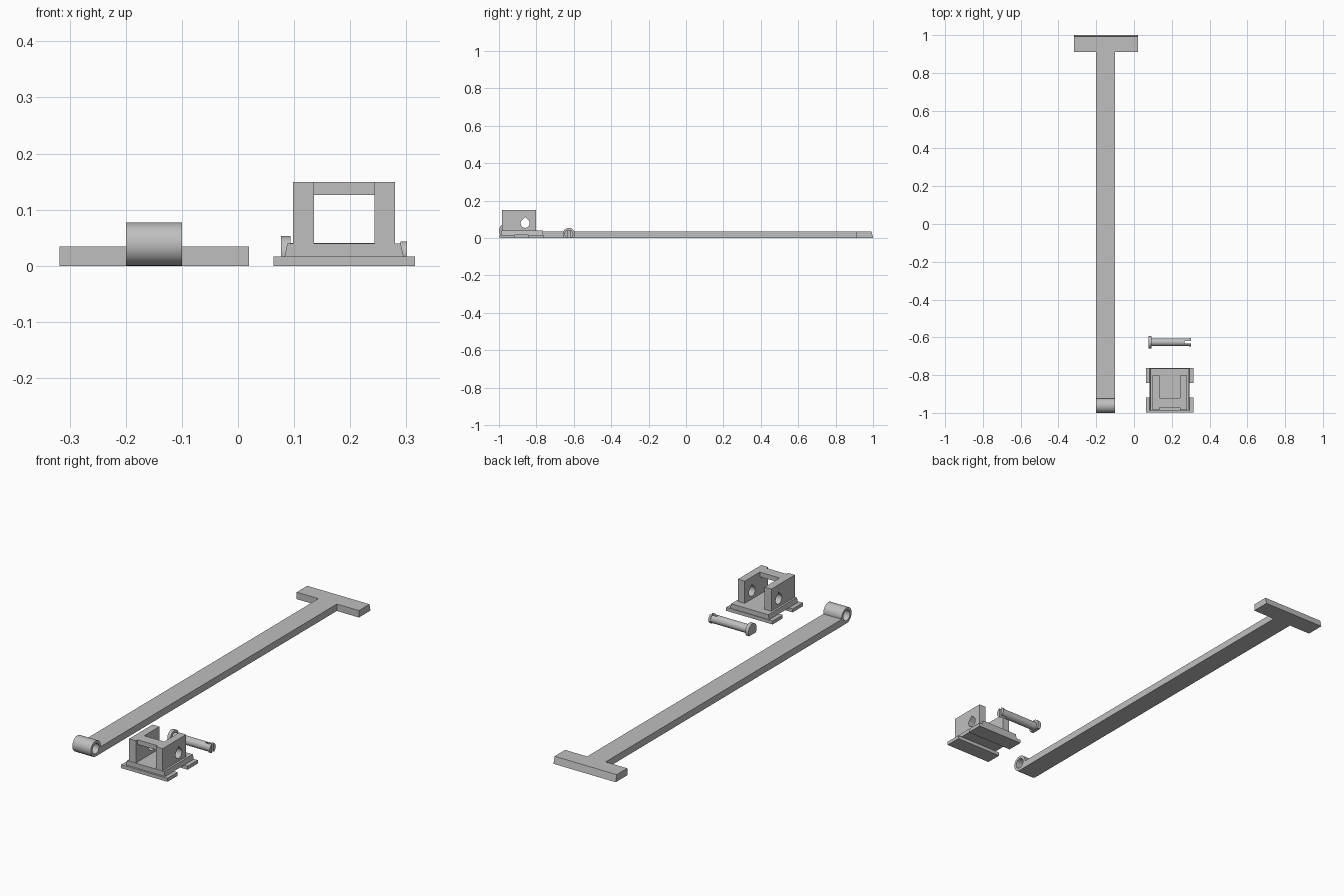
import bpy, bmesh, math

if "Cube" in bpy.data.objects:
    bpy.data.objects.remove(bpy.data.objects["Cube"])

grey = bpy.data.materials.new("light_grey")
grey.diffuse_color = (0.52, 0.52, 0.52, 1)
grey.use_nodes = True
grey.node_tree.nodes["Principled BSDF"].inputs["Base Color"].default_value = grey.diffuse_color


def prism(name, pts, lo, hi, axis):
    """Extrude a closed 2D profile along an axis; profile is (y,z), (x,z) or (x,y)."""
    def place(p, d):
        return {"x": (d, p[0], p[1]), "y": (p[0], d, p[1]), "z": (p[0], p[1], d)}[axis]
    bm = bmesh.new()
    a = [bm.verts.new(place(p, lo)) for p in pts]
    b = [bm.verts.new(place(p, hi)) for p in pts]
    bm.faces.new(a)
    bm.faces.new(b)
    n = len(pts)
    for i in range(n):
        bm.faces.new((a[i], a[(i + 1) % n], b[(i + 1) % n], b[i]))
    bmesh.ops.recalc_face_normals(bm, faces=bm.faces)
    me = bpy.data.meshes.new(name)
    bm.to_mesh(me)
    bm.free()
    me.materials.append(grey)
    ob = bpy.data.objects.new(name, me)
    bpy.context.collection.objects.link(ob)
    return ob


def box(name, x0, x1, y0, y1, z0, z1):
    return prism(name, [(x0, y0), (x1, y0), (x1, y1), (x0, y1)], z0, z1, "z")


def arc(cy, cz, r, a0, a1, n):
    return [(cy + r * math.cos(math.radians(a0 + (a1 - a0) * i / n)),
             cz + r * math.sin(math.radians(a0 + (a1 - a0) * i / n))) for i in range(n + 1)]


def select(ob):
    bpy.ops.object.select_all(action="DESELECT")
    ob.select_set(True)
    bpy.context.view_layer.objects.active = ob


def boolean(ob, other, op="DIFFERENCE"):
    select(ob)
    m = ob.modifiers.new("boolean", "BOOLEAN")
    m.operation, m.object, m.solver = op, other, "EXACT"
    bpy.ops.object.modifier_apply(modifier=m.name)
    bpy.data.objects.remove(other, do_unlink=True)


def smooth(ob):
    select(ob)
    bpy.ops.object.shade_smooth_by_angle(angle=math.radians(30))


# Long arm ending in a hinge barrel
T = 0.034
BY, BZ, BR = -0.9615, 0.0385, 0.0385
arm = prism("arm", [(0.92, 0), (0.92, T)] + arc(BY, BZ, BR, -6.7, 270, 48), -0.2, -0.1, "x")
boolean(arm, prism("bore", arc(BY, BZ, 0.025, 0, 352.5, 47), -0.3, 0, "x"))
smooth(arm)

# Cross bar with a slightly sloping end face
prism("cross_bar", [(0.91, 0), (1.0, 0), (0.992, T), (0.91, T)], -0.318, 0.02, "x")

# Bracket base: two foot strips under a tapered plate
CX = 0.189
box("front_foot", 0.063, 0.315, -0.997, -0.918, 0, 0.017)
box("back_foot", 0.063, 0.315, -0.841, -0.762, 0, 0.017)
prism("base_plate", [(CX - 0.106, 0.017), (CX + 0.106, 0.017), (CX + 0.101, 0.04), (CX - 0.101, 0.04)],
      -0.987, -0.765, "y")

# Bracket cheeks with teardrop pin holes, joined by a top bridge
for side, x0, x1 in (("left", 0.098, 0.135), ("right", 0.243, 0.28)):
    cheek = box(side + "_cheek", x0, x1, -0.985, -0.803, 0.04, 0.149)
    hole = arc(-0.86, 0.078, 0.024, 135, 405, 30) + [(-0.86, 0.112)]
    boolean(cheek, prism("hole", hole, x0 - 0.1, x1 + 0.1, "x"))
    smooth(cheek)
box("bridge", 0.135, 0.243, -0.972, -0.92, 0.126, 0.149)

# Hinge pin: head, shaft and snap lip, with a flat underside and a split tip
PY, PZ = -0.626, 0.0205


def disc(name, r, x0, x1):
    return prism(name, arc(PY, PZ, r, 0, 351, 39), x0, x1, "x")


pin = disc("hinge_pin", 0.0205, 0.085, 0.298)
boolean(pin, disc("head", 0.0325, 0.0765, 0.0935), "UNION")
boolean(pin, disc("lip", 0.0235, 0.29, 0.301), "UNION")
boolean(pin, box("slit", 0.267, 0.35, PY - 0.007, PY + 0.007, -0.1, 0.1))
boolean(pin, box("flat", 0, 0.4, -0.8, -0.5, -0.1, 0.0))
smooth(pin)
